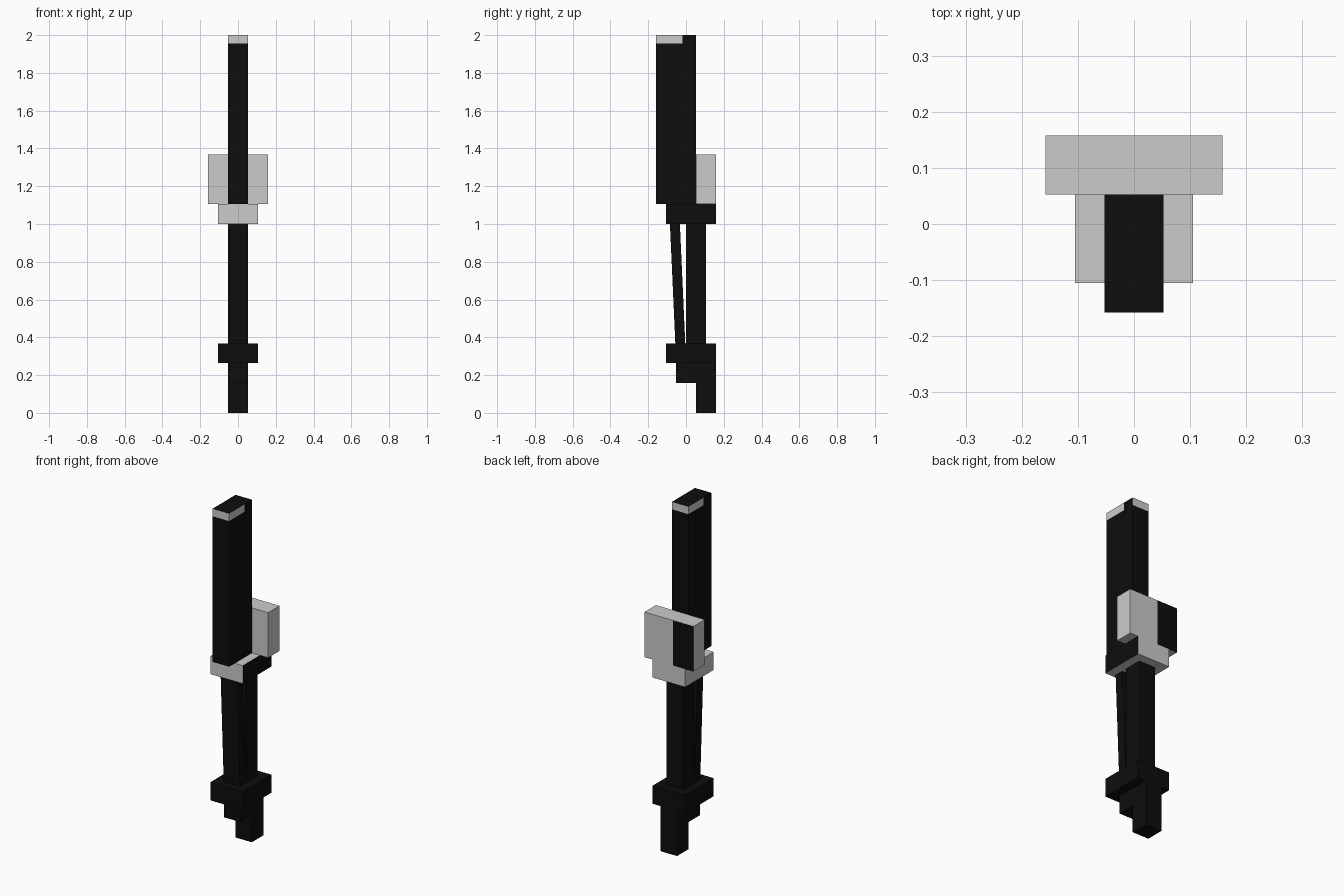
import bpy, bmesh
from mathutils import Vector

if "Cube" in bpy.data.objects:
    bpy.data.objects.remove(bpy.data.objects["Cube"])

U = 1 / 19  # one modelling unit; total height is 38 units


def material(name, rgb):
    m = bpy.data.materials.new(name)
    m.diffuse_color = (*rgb, 1)
    m.use_nodes = True
    m.node_tree.nodes["Principled BSDF"].inputs["Base Color"].default_value = m.diffuse_color
    return m


BLACK = material("black", (0.004, 0.004, 0.004))
GREY = material("light grey", (0.6, 0.6, 0.6))


def block(name, x, y, z, cuts=(), rule=None, base=0, lean=0):
    """Box from unit ranges; cuts are (axis, value), rule(center, normal) gives the colour slot.
    lean shifts the upper end along y."""
    bm = bmesh.new()
    bmesh.ops.create_cube(bm, size=1)
    for v in bm.verts:
        top = v.co.z > 0
        v.co = Vector([r[1] if c > 0 else r[0] for r, c in zip((x, y, z), v.co)])
        v.co.y += lean if top else 0
    for axis, value in cuts:
        point, normal = Vector(), Vector()
        point[axis], normal[axis] = value, 1
        bmesh.ops.bisect_plane(bm, geom=bm.verts[:] + bm.edges[:] + bm.faces[:],
                               plane_co=point, plane_no=normal)
    bm.normal_update()
    for f in bm.faces:
        f.material_index = int(rule(f.calc_center_median(), f.normal)) if rule else base
    bmesh.ops.scale(bm, vec=(U, U, U), verts=bm.verts)
    mesh = bpy.data.meshes.new(name)
    bm.to_mesh(mesh)
    bm.free()
    mesh.materials.append(BLACK)
    mesh.materials.append(GREY)
    ob = bpy.data.objects.new(name, mesh)
    bpy.context.collection.objects.link(ob)
    return ob


TIP = 37.15  # lower edge of the pale band around the tip


def blade_colour(c, n):
    if c.z < TIP or abs(n.z) > 0.5:
        return 0
    if n.x > 0.5:
        return c.y < -0.33
    if n.x < -0.5:
        return c.y > -1.67
    return 1


# Blade with pale tip band
block("blade", (-1, 1), (-3, 1), (21, 38),
      cuts=((2, TIP), (1, -0.33), (1, -1.67)), rule=blade_colour)

# Upper guard, dark on its right side
block("upper_guard", (-2, 2), (-2, 3), (19, 21), rule=lambda c, n: n.x < 0.5)

# Rear plate with a dark stripe on its back
block("rear_plate", (-3, 3), (1, 3), (21, 26), cuts=((0, -0.5),),
      rule=lambda c, n: not (n.y > 0.5 and c.x < -0.5))

# Handle and leaning front strut
block("handle", (-1, 1), (0, 2), (7, 19))
block("front_strut", (-1, 1), (-1.07, -0.07), (6.9, 19.1), lean=-0.55)

# Lower guard, step and pommel
block("lower_guard", (-2, 2), (-2, 3), (5, 7))
block("lower_step", (-1, 1), (-1, 1), (3, 5))
block("pommel", (-1, 1), (1, 3), (0, 5))
